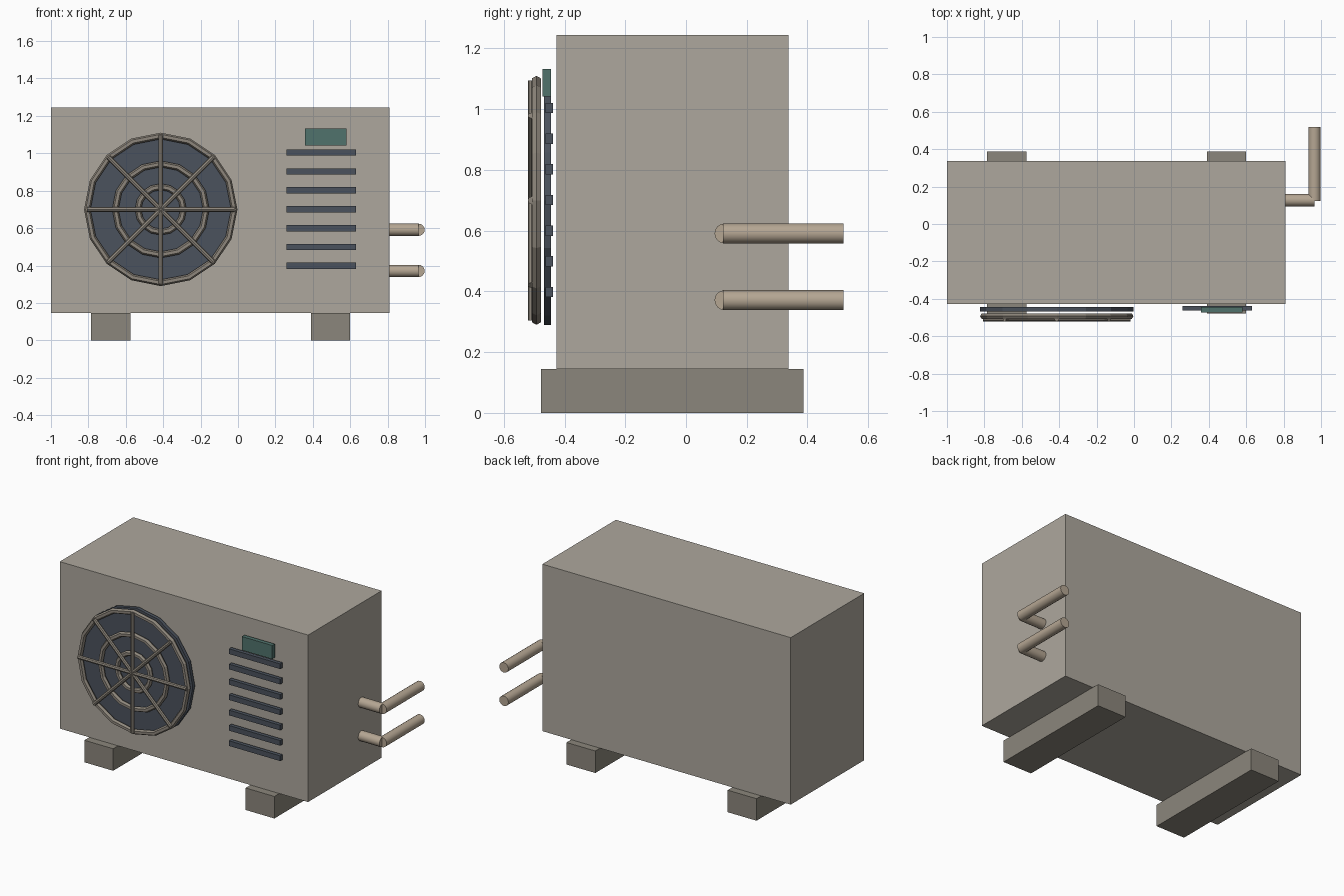
import bpy
from math import pi, radians
from mathutils import Matrix, Vector

if "Cube" in bpy.data.objects:
    bpy.data.objects.remove(bpy.data.objects["Cube"])


def material(name, rgb):
    m = bpy.data.materials.new(name)
    m.diffuse_color = (*rgb, 1)
    m.use_nodes = True
    m.node_tree.nodes["Principled BSDF"].inputs["Base Color"].default_value = m.diffuse_color
    return m


BODY = material("warm_grey", (0.42, 0.39, 0.34))
FOOT = material("dark_warm_grey", (0.26, 0.24, 0.20))
DARK = material("slate", (0.07, 0.085, 0.11))
TEAL = material("teal", (0.08, 0.17, 0.15))
PIPE = material("tan", (0.46, 0.38, 0.29))
WIRE = material("grille_grey", (0.27, 0.24, 0.20))


def finish(name, mat, smooth=False):
    ob = bpy.context.object
    ob.name = name
    ob.data.materials.append(mat)
    if smooth:
        bpy.ops.object.shade_smooth_by_angle(angle=radians(35))
    return ob


def box(name, x, y, z, mat):
    """Box from (min, max) ranges on each axis."""
    bpy.ops.mesh.primitive_cube_add(size=1)
    ob = finish(name, mat)
    lo, hi = Vector((x[0], y[0], z[0])), Vector((x[1], y[1], z[1]))
    ob.data.transform(Matrix.Translation((lo + hi) / 2) @ Matrix.Diagonal((*(hi - lo), 1)))
    return ob


def rod(name, a, b, r, sides, mat, smooth=False):
    """Cylinder running from point a to point b."""
    a, b = Vector(a), Vector(b)
    d = b - a
    bpy.ops.mesh.primitive_cylinder_add(
        vertices=sides, radius=r, depth=d.length, location=(a + b) / 2,
        rotation=d.to_track_quat('Z', 'Y').to_euler())
    return finish(name, mat, smooth)


# Cabinet and mounting feet
box("cabinet", (-1, 0.81), (-0.427, 0.338), (0.145, 1.245), BODY)
for side, x in (("left", -0.68), ("right", 0.495)):
    box(f"{side}_foot", (x - 0.105, x + 0.105), (-0.478, 0.387), (0, 0.145), FOOT)

# Fan opening
CX, CZ = -0.413, 0.70
bpy.ops.mesh.primitive_cylinder_add(vertices=16, radius=0.41, depth=0.023,
                                    location=(CX, -0.4555, CZ), rotation=(pi / 2, 0, 0))
finish("fan_opening", DARK)

# Grille rings
for i, r in enumerate((0.393, 0.243, 0.121)):
    bpy.ops.mesh.primitive_torus_add(major_segments=16, minor_segments=6,
                                     major_radius=r, minor_radius=0.017,
                                     location=(CX, -0.4925, CZ), rotation=(pi / 2, 0, 0))
    finish(f"grille_ring_{i + 1}", WIRE)

# Grille spokes across the full diameter
for i in range(4):
    d = Matrix.Rotation(i * pi / 4, 3, 'Y') @ Vector((0.395, 0, 0))
    c = Vector((CX, -0.508, CZ))
    rod(f"grille_spoke_{i + 1}", c - d, c + d, 0.013, 8, WIRE)

# Vent slats and display panel
for i in range(7):
    z = 0.398 + 0.101 * i
    box(f"vent_slat_{i + 1}", (0.258, 0.632), (-0.463, -0.438), (z - 0.017, z + 0.017), DARK)
box("display_panel", (0.358, 0.58), (-0.472, -0.445), (1.042, 1.132), TEAL)

# Elbowed pipes
for side, z in (("lower", 0.371), ("upper", 0.591)):
    rod(f"{side}_pipe_outlet", (0.76, 0.127, z), (0.965, 0.127, z), 0.033, 16, PIPE, True)
    rod(f"{side}_pipe_run", (0.965, 0.122, z), (0.965, 0.518, z), 0.033, 16, PIPE, True)
